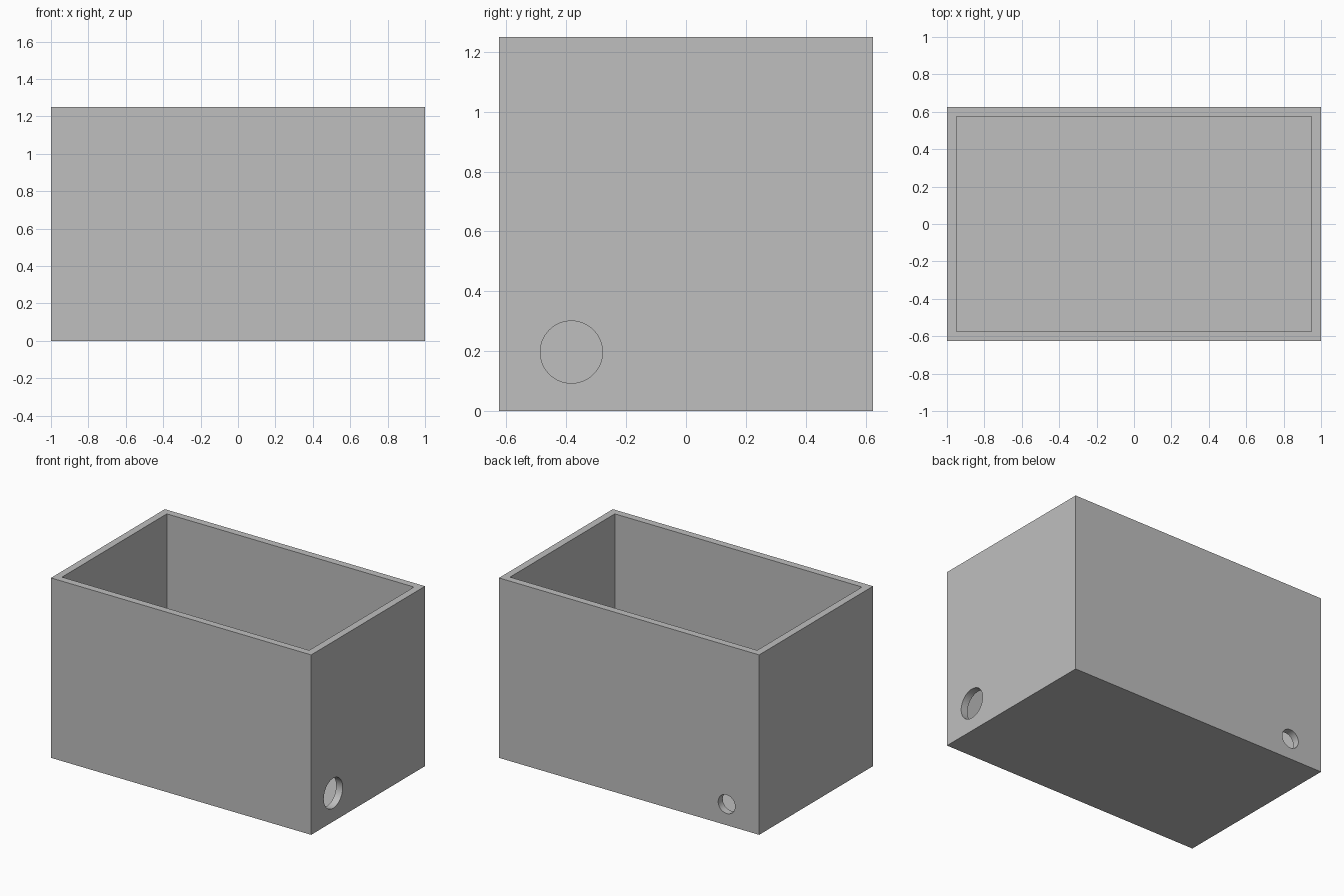
import bpy, bmesh, math
from mathutils import Vector

if "Cube" in bpy.data.objects:
    bpy.data.objects.remove(bpy.data.objects["Cube"], do_unlink=True)

LENGTH, DEPTH, HEIGHT, WALL = 2.0, 1.25, 1.25, 0.05

grey = bpy.data.materials.new("light_grey")
grey.use_nodes = True
colour = (0.52, 0.52, 0.52, 1)
grey.diffuse_color = colour
grey.node_tree.nodes["Principled BSDF"].inputs["Base Color"].default_value = colour

# Open box: solid block with its top inset and pushed down to the floor
bm = bmesh.new()
bmesh.ops.create_cube(bm, size=1)
bmesh.ops.scale(bm, vec=(LENGTH, DEPTH, HEIGHT), verts=bm.verts)
bmesh.ops.translate(bm, vec=(0, 0, HEIGHT / 2), verts=bm.verts)
top = max(bm.faces, key=lambda f: f.calc_center_median().z)
bmesh.ops.inset_region(bm, faces=[top], thickness=WALL, use_even_offset=True)
floor = bmesh.ops.extrude_discrete_faces(bm, faces=[top])["faces"][0]
bmesh.ops.translate(bm, vec=(0, 0, WALL - HEIGHT), verts=floor.verts)
bmesh.ops.recalc_face_normals(bm, faces=bm.faces)
mesh = bpy.data.meshes.new("open_box")
bm.to_mesh(mesh)
bm.free()
box = bpy.data.objects.new("open_box", mesh)
bpy.context.collection.objects.link(box)
mesh.materials.append(grey)


def drill(name, location, radius, rotation):
    """Cut a round hole through one wall."""
    bpy.ops.mesh.primitive_cylinder_add(vertices=64, radius=radius, depth=WALL * 4,
                                        location=location, rotation=rotation)
    cutter = bpy.context.object
    cutter.name = name
    cutter.hide_render = True
    cutter.data.materials.append(grey)
    bpy.ops.object.select_all(action='DESELECT')
    box.select_set(True)
    bpy.context.view_layer.objects.active = box
    mod = box.modifiers.new(name, 'BOOLEAN')
    mod.operation = 'DIFFERENCE'
    mod.solver = 'EXACT'
    mod.object = cutter
    bpy.ops.object.modifier_apply(modifier=mod.name)
    bpy.data.objects.remove(cutter, do_unlink=True)


# Large hole in the left end wall, small hole in the back wall
drill("end_hole", (LENGTH / 2, -0.383, 0.197), 0.104, (0, math.pi / 2, 0))
drill("back_hole", (-0.75, DEPTH / 2, 0.146), 0.065, (math.pi / 2, 0, 0))

# Smooth hole rims, crisp box edges
bpy.ops.object.shade_smooth_by_angle(angle=math.radians(30))
